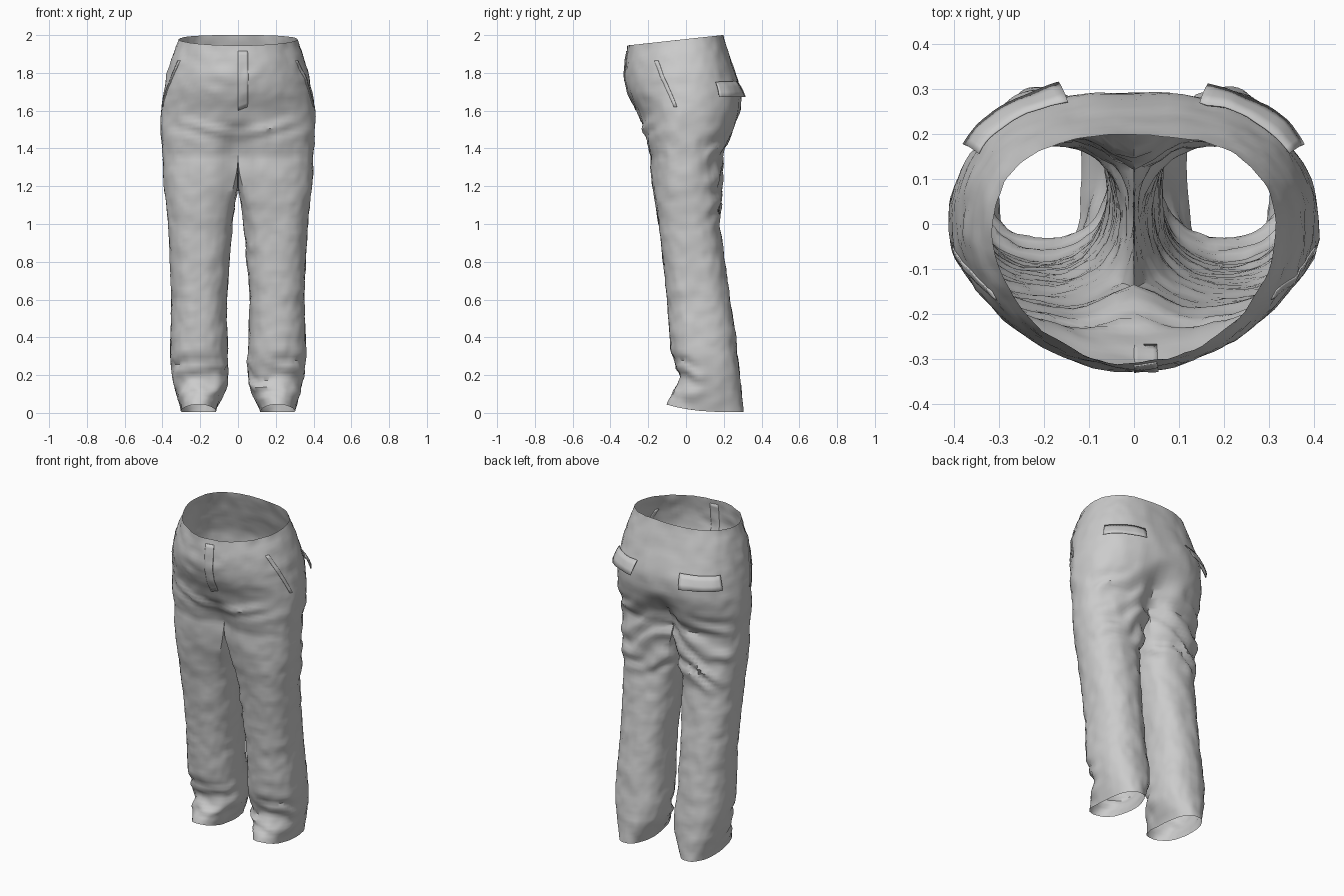
import bpy, bmesh, math
from mathutils import Vector, noise

cube = bpy.data.objects.get("Cube")
if cube:
    bpy.data.objects.remove(cube, do_unlink=True)

cloth = bpy.data.materials.new("grey cloth")
cloth.use_nodes = True
cloth.diffuse_color = (0.6, 0.6, 0.6, 1)
cloth.node_tree.nodes["Principled BSDF"].inputs["Base Color"].default_value = (0.6, 0.6, 0.6, 1)

CROTCH, WAIST = 1.36, 1.979
OUTER, INNER = 48, 16          # segments round the outside and the inside of a leg

# Tailoring profile: height, outer x, inner x, front y, back y
PROFILE = [
    (0.0, .30, .12, -.105, .305), (.05, .315, .095, -.085, .30), (.13, .335, .06, -.045, .293),
    (.2, .35, .05, -.035, .285), (.28, .36, .05, -.06, .277), (.31, .36, .055, -.078, .274),
    (.6, .352, .06, -.10, .235), (.8, .36, .045, -.12, .205), (1.0, .37, .03, -.145, .177),
    (1.2, .383, .01, -.17, .185), (1.36, .397, 0, -.195, .198), (1.5, .41, 0, -.235, .258),
    (1.6, .408, 0, -.26, .29), (1.7, .393, 0, -.31, .292), (1.8, .374, 0, -.328, .255),
    (1.9, .345, 0, -.32, .22), (1.98, .31, 0, -.31, .195),
]


def lerp_row(z):
    for a, b in zip(PROFILE, PROFILE[1:]):
        if z <= b[0]:
            t = max(0, (z - a[0]) / (b[0] - a[0]))
            return [p + (q - p) * t for p, q in zip(a[1:], b[1:])]
    return list(PROFILE[-1][1:])


def profile(z):
    rows = [lerp_row(z + d) for d in (-.02, 0, .02)]
    return [sum(c) / 3 for c in zip(*rows)]


def ramp(v, lo, hi):
    t = min(1, max(0, (v - lo) / (hi - lo)))
    return t * t * (3 - 2 * t)


def spow(v, p):
    return math.copysign(abs(v) ** p, v)


def hip_point(angle, z):
    """Half outline of the hips: -90 degrees is front centre, +90 back centre."""
    out, _, front, back = profile(z)
    mid = -.02 + .02 * ramp(z, 1.6, CROTCH)
    a = math.radians(angle)
    low = 1 - ramp(z, CROTCH, 1.6)
    # flat seat, rounder belly
    p = 2 / (2.5 if angle > 0 else 1.9 + .6 * low)
    x = out * abs(math.cos(a)) ** p
    s = spow(math.sin(a), p)
    y = mid + s * ((back - mid) if s > 0 else (mid - front))
    # centre seam sinks between the legs
    dent = .3 * low if s < 0 else .35 * (1 - ramp(z, CROTCH, 1.62))
    y = mid + (y - mid) * (1 - dent * math.exp(-(x / .08) ** 2))
    return Vector((x, y, z))


def leg_point(i, z):
    """Leg ring, blending into the hip outline and crotch seam at the top."""
    out, inn, front, back = profile(z)
    a = math.radians(-135 + 270 * i / OUTER)
    cx, rx = (out + inn) / 2, (out - inn) / 2
    cy, ry = (front + back) / 2, (back - front) / 2
    leg = Vector((cx + rx * spow(math.cos(a), .86), cy + ry * spow(math.sin(a), .86), z))
    if i <= OUTER:
        top = hip_point(-90 + 180 * i / OUTER, CROTCH)
    else:
        t = (i - OUTER) / INNER
        top = hip_point(90, CROTCH).lerp(hip_point(-90, CROTCH), t)
        top.z -= .06 * math.sin(math.pi * t)
    top.z += z - CROTCH
    return top.lerp(leg, 1 - ramp(z, 1.0, CROTCH))


def finish(p, side, axis):
    """Wrinkle the cloth, tilt waist and hem, and place on the given side."""
    p = Vector((p.x * side, p.y, p.z))
    d = Vector((p.x - axis * side, p.y - .05, 0))
    d = d.normalized() if d.length > 0 else d
    w = .006 * noise.noise(p * 13) + .004 * noise.noise(p * 27)
    # diagonal folds under the seat
    seat = ramp(p.z, .98, 1.1) * (1 - ramp(p.z, 1.4, 1.54)) * ramp(p.y, .04, .15)
    w += .011 * seat * math.sin(46 * (p.z + .45 * abs(p.x)) + 4 * noise.noise(p * 6))
    # smile creases at the front of the crotch
    lap = math.exp(-((p.z - 1.5) / .05) ** 2) * ramp(-p.y, .1, .2)
    w += .008 * lap * math.sin(70 * (p.z - .3 * abs(p.x)))
    # bunched cloth above the hem
    hem = ramp(p.z, .03, .1) * (1 - ramp(p.z, .22, .34)) * ramp(-p.y, -.14, -.02)
    w += .009 * hem * math.sin(50 * p.z + side * 12 * p.x + 3 * noise.noise(p * 8))
    moved = p + d * w
    if abs(p.x) < 1e-5:
        moved.x = 0
    waist_tilt = ramp(p.z, 1.6, WAIST) * .109 * p.y
    hem_lift = .004 + .04 * max(0, (.3 - p.y) / .4) ** 3
    moved.z += waist_tilt + hem_lift * (1 - ramp(p.z, 0, .2))
    return moved


def make_object(name, bm):
    mesh = bpy.data.meshes.new(name)
    bm.to_mesh(mesh)
    bm.free()
    mesh.materials.append(cloth)
    obj = bpy.data.objects.new(name, mesh)
    bpy.context.collection.objects.link(obj)
    bpy.ops.object.select_all(action='DESELECT')
    obj.select_set(True)
    bpy.context.view_layer.objects.active = obj
    bpy.ops.object.shade_smooth_by_angle(angle=math.radians(40))
    return obj


def skin(bm, rows, closed, flip):
    for r, s in zip(rows, rows[1:]):
        n = len(r)
        for i in range(n if closed else n - 1):
            j = (i + 1) % n
            quad = [r[i], r[j], s[j], s[i]]
            bm.faces.new(quad[::-1] if flip else quad)


# Trousers: two leg tubes that join into one open hip shell
bm = bmesh.new()
LEG_ROWS, HIP_ROWS = 64, 30
for side in (1, -1):
    legs, hips = [], []
    for k in range(LEG_ROWS + 1):
        z = CROTCH * k / LEG_ROWS
        axis = .2 * (1 - ramp(z, 1.1, CROTCH))
        legs.append([bm.verts.new(finish(leg_point(i, z), side, axis))
                     for i in range(OUTER + INNER)])
    hips.append(legs[-1][:OUTER + 1])
    for k in range(1, HIP_ROWS + 1):
        z = CROTCH + (WAIST - CROTCH) * k / HIP_ROWS
        hips.append([bm.verts.new(finish(hip_point(-90 + 180 * i / OUTER, z), side, 0))
                     for i in range(OUTER + 1)])
    skin(bm, legs, True, side < 0)
    skin(bm, hips, False, side < 0)
bmesh.ops.remove_doubles(bm, verts=bm.verts[:], dist=.0008)
make_object("trousers", bm)


def patch(name, side, corners, lift_top, lift_low, nu=10, nv=4):
    """Thin cloth piece over the hips; corners are (angle, z): two top, two low."""
    bm = bmesh.new()
    rows = []
    c = [Vector(p) for p in corners]
    for v in range(nv + 1):
        t = v / nv
        row = []
        for u in range(nu + 1):
            q = c[0].lerp(c[1], u / nu).lerp(c[2].lerp(c[3], u / nu), t)
            p = finish(hip_point(q.x, q.y), side, 0)
            d = Vector((p.x, p.y, 0)).normalized()
            row.append(bm.verts.new(p + d * (lift_top + (lift_low - lift_top) * t)))
        rows.append(row)
    skin(bm, rows, False, side > 0)
    obj = make_object(name, bm)
    mod = obj.modifiers.new("thickness", 'SOLIDIFY')
    mod.thickness = .004
    return obj


# Fly, slanted front pockets and back pocket flaps
patch("fly_panel", 1, [(-89.9, 1.95), (-80, 1.95), (-89.9, 1.6), (-82, 1.62)], .003, .004, 5, 14)
for side, word in ((1, "left"), (-1, "right")):
    patch(word + "_front_pocket", side,
          [(-30, 1.88), (-26, 1.88), (-11, 1.62), (-7, 1.62)], .003, .004, 3, 12)
    patch(word + "_back_flap", side,
          [(73, 1.745), (31, 1.745), (73, 1.67), (31, 1.67)], .006, .032, 14, 3)
